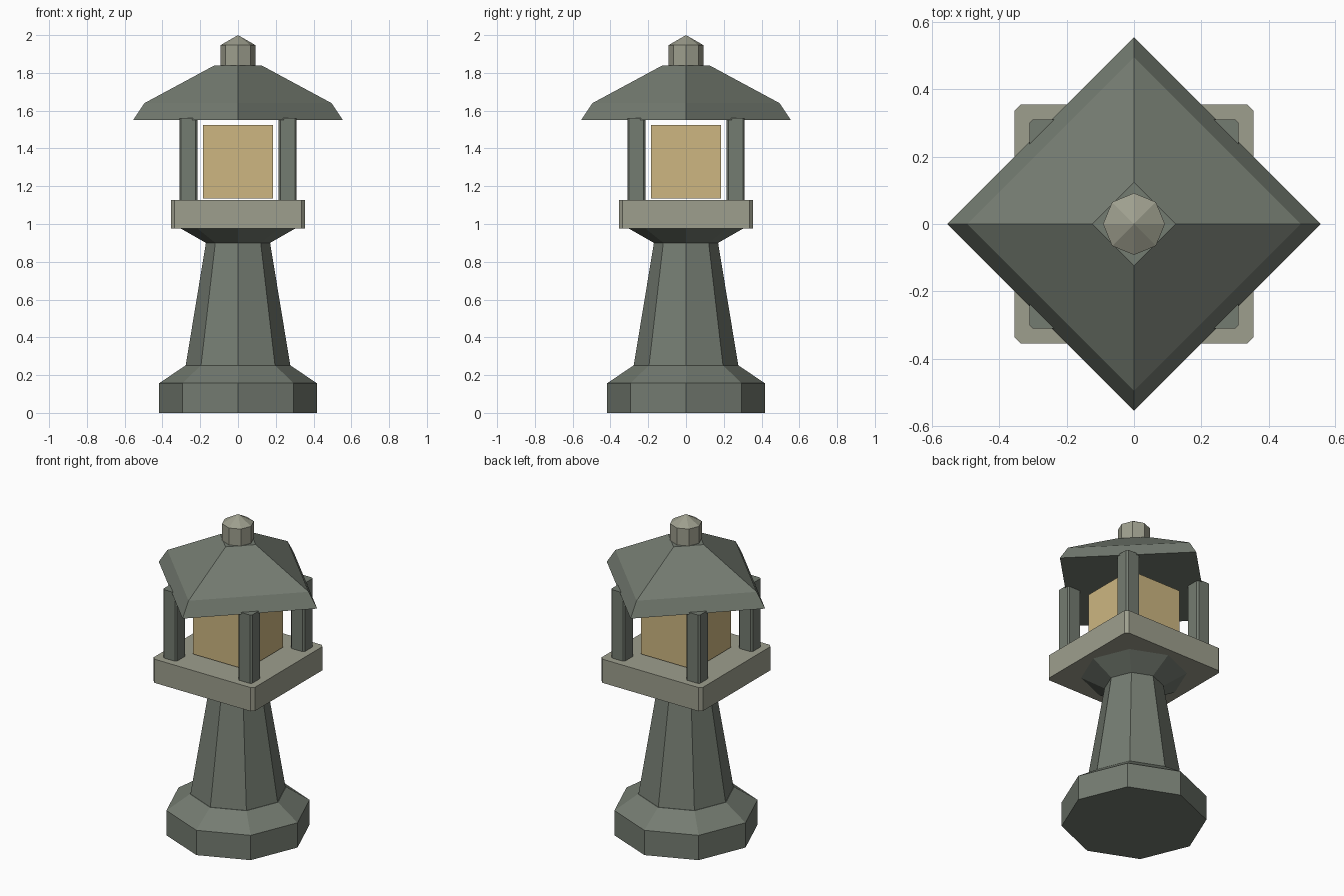
import bpy, bmesh
from math import cos, sin, tau

if "Cube" in bpy.data.objects:
    bpy.data.objects.remove(bpy.data.objects["Cube"])


def material(name, rgb):
    m = bpy.data.materials.new(name)
    m.diffuse_color = (*rgb, 1)
    m.use_nodes = True
    m.node_tree.nodes["Principled BSDF"].inputs["Base Color"].default_value = m.diffuse_color
    return m


dark_stone = material("dark_stone", (0.175, 0.20, 0.165))
pale_stone = material("pale_stone", (0.34, 0.345, 0.27))
glow = material("warm_glow", (0.61, 0.47, 0.22))


def finish(bm, name, mat):
    bmesh.ops.recalc_face_normals(bm, faces=bm.faces)
    mesh = bpy.data.meshes.new(name)
    bm.to_mesh(mesh)
    bm.free()
    mesh.materials.append(mat)
    ob = bpy.data.objects.new(name, mesh)
    bpy.context.collection.objects.link(ob)
    return ob


def turned(name, profile, sides, mat):
    """Faceted solid from (radius, z) pairs; a zero radius makes a point."""
    bm = bmesh.new()
    rings = []
    for r, z in profile:
        n = sides if r > 0 else 1
        rings.append([bm.verts.new((r * cos(tau * i / sides), r * sin(tau * i / sides), z))
                      for i in range(n)])
    for a, b in zip(rings, rings[1:]):
        for i in range(sides):
            j = (i + 1) % sides
            if len(b) == 1:
                bm.faces.new((a[i], a[j], b[0]))
            else:
                bm.faces.new((a[i], a[j], b[j], b[i]))
    for ring in (rings[0], rings[-1]):
        if len(ring) > 2:
            bm.faces.new(ring)
    return finish(bm, name, mat)


def block(name, x, y, half, z0, z1, mat, chamfer=0):
    """Square block with optionally chamfered upright edges."""
    bm = bmesh.new()
    bmesh.ops.create_cube(bm, size=1)
    for v in bm.verts:
        v.co = (x + v.co.x * 2 * half, y + v.co.y * 2 * half, z1 if v.co.z > 0 else z0)
    if chamfer:
        upright = [e for e in bm.edges
                   if abs(e.verts[0].co.z - e.verts[1].co.z) > 1e-4]
        bmesh.ops.bevel(bm, geom=upright, offset=chamfer, segments=1, affect='EDGES')
    return finish(bm, name, mat)


# Octagonal foot, shaft and flared collar
turned("base", [(0.417, 0), (0.417, 0.157), (0.28, 0.25)], 8, dark_stone)
turned("shaft", [(0.277, 0.25), (0.17, 0.90)], 8, dark_stone)
turned("collar", [(0.17, 0.90), (0.31, 0.98)], 8, dark_stone)

# Platform and light box
block("platform", 0, 0, 0.355, 0.977, 1.127, pale_stone, 0.018)
block("light_box", 0, 0, 0.185, 1.135, 1.525, glow)

# Four corner posts
for sx, side in ((-1, "left"), (1, "right")):
    for sy, end in ((-1, "front"), (1, "back")):
        block(f"{end}_{side}_post", sx * 0.263, sy * 0.263, 0.048,
              1.127, 1.56, dark_stone, 0.01)

# Four-sided roof and finial
turned("roof", [(0.555, 1.55), (0.495, 1.64), (0.124, 1.84)], 4, dark_stone)
turned("finial", [(0.092, 1.84), (0.092, 1.947), (0, 2.0)], 8, pale_stone)
